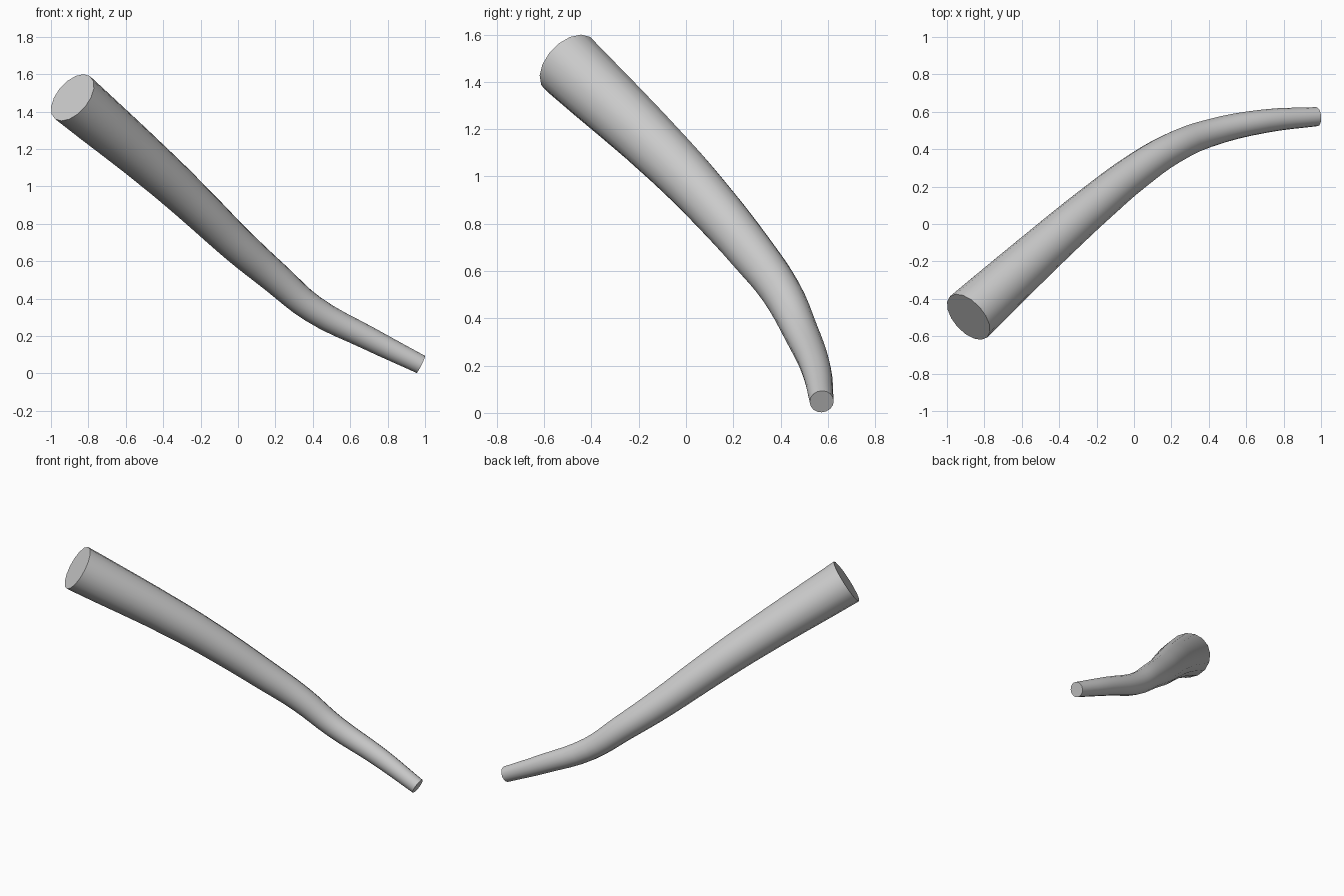
import bpy

if "Cube" in bpy.data.objects:
    bpy.data.objects.remove(bpy.data.objects["Cube"])

# Centre line of the tapered tube: x, y, z, radius
path = [
    (-0.885, -0.497, 1.475, 0.148),
    (-0.40, -0.06, 1.06, 0.119),
    (-0.20, 0.112, 0.875, 0.108),
    (0.00, 0.272, 0.685, 0.097),
    (0.20, 0.402, 0.512, 0.085),
    (0.40, 0.485, 0.345, 0.074),
    (0.70, 0.55, 0.187, 0.063),
    (0.978, 0.574, 0.048, 0.051),
]

# Swept curve with a round section and capped ends
curve = bpy.data.curves.new("tapered_horn", 'CURVE')
curve.dimensions = '3D'
curve.bevel_depth = 1.0
curve.bevel_resolution = 6
curve.resolution_u = 4
curve.use_fill_caps = True
spline = curve.splines.new('BEZIER')
spline.bezier_points.add(len(path) - 1)
for point, (x, y, z, r) in zip(spline.bezier_points, path):
    point.co = (x, y, z)
    point.radius = r
    point.handle_left_type = point.handle_right_type = 'AUTO'

horn = bpy.data.objects.new("tapered_horn", curve)
bpy.context.collection.objects.link(horn)

# Turn into a mesh, smooth sides and crisp end caps
bpy.context.view_layer.objects.active = horn
horn.select_set(True)
bpy.ops.object.convert(target='MESH')
bpy.ops.object.shade_smooth_by_angle(angle=0.7)
